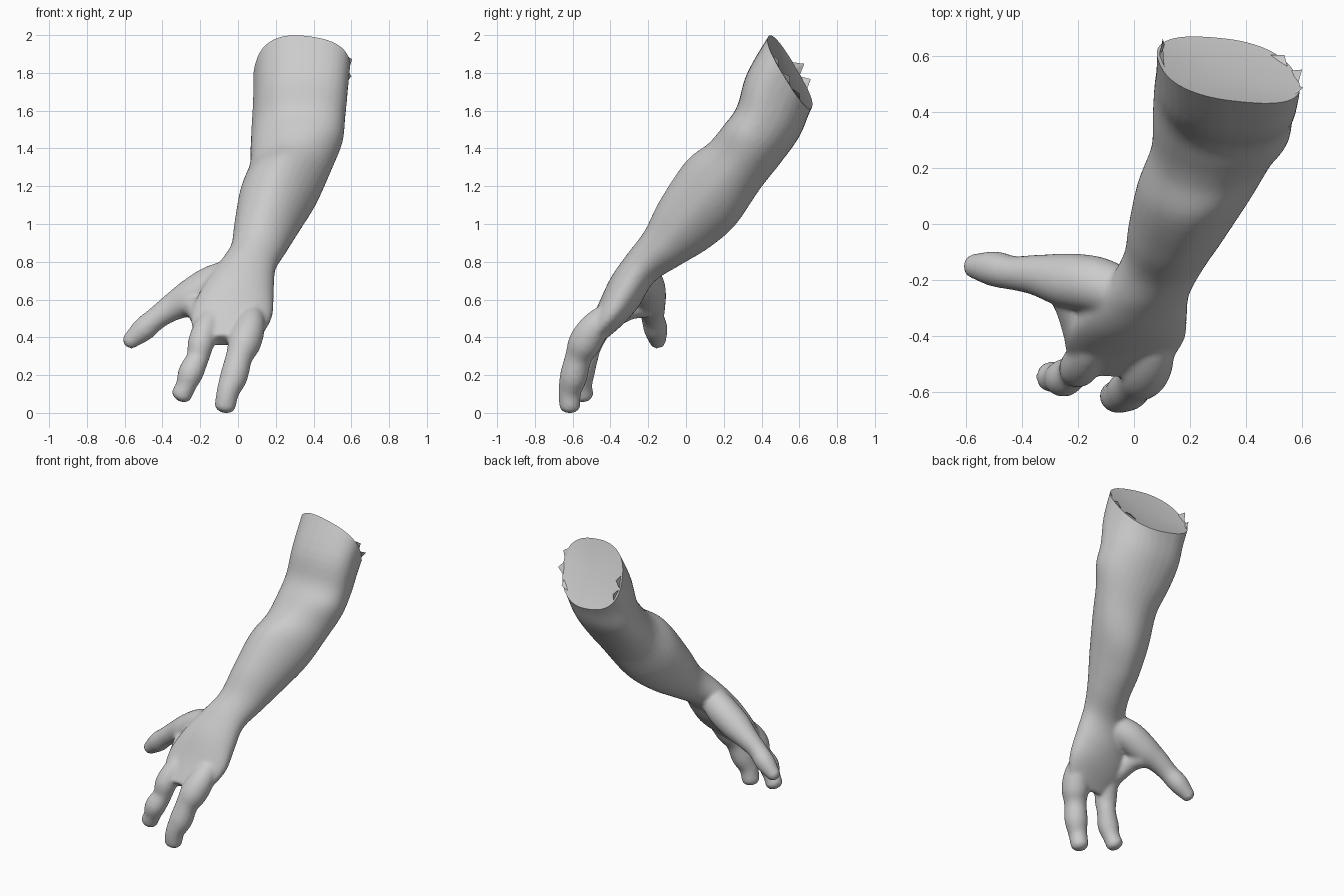
import bpy, bmesh, math
from mathutils import Vector

cube = bpy.data.objects.get("Cube")
if cube:
    bpy.data.objects.remove(cube, do_unlink=True)

grey = bpy.data.materials.new("plain grey")
grey.use_nodes = True
colour = (0.6, 0.6, 0.6, 1)
grey.diffuse_color = colour
grey.node_tree.nodes["Principled BSDF"].inputs["Base Color"].default_value = colour

SIDES = 32
bm = bmesh.new()


def smooth_path(keys, steps=5):
    """Catmull-Rom interpolation of every value in a list of key tuples."""
    keys = [Vector(k) for k in keys]
    padded = [keys[0] * 2 - keys[1]] + keys + [keys[-1] * 2 - keys[-2]]
    out = []
    for a, b, c, d in zip(padded, padded[1:], padded[2:], padded[3:]):
        for s in range(steps):
            t = s / steps
            out.append(0.5 * (2 * b + (c - a) * t + (2 * a - 5 * b + 4 * c - d) * t * t
                              + (3 * b - a - 3 * c + d) * t ** 3))
    return out + [keys[-1]]


def squared(value, power):
    return math.copysign(abs(value) ** power, value)


def loft(rings):
    """Skin a list of (centre, half width, half depth, corner power) rings."""
    loops = []
    for centre, wide, deep, power in rings:
        loop = []
        for i in range(SIDES):
            angle = math.tau * i / SIDES
            loop.append(bm.verts.new(centre + wide * squared(math.cos(angle), power)
                                     + deep * squared(math.sin(angle), power)))
        loops.append(loop)
    faces = [bm.faces.new(loops[0]), bm.faces.new(loops[-1][::-1])]
    for low, high in zip(loops, loops[1:]):
        for i in range(SIDES):
            j = (i + 1) % SIDES
            faces.append(bm.faces.new((low[i], high[i], high[j], low[j])))
    bmesh.ops.recalc_face_normals(bm, faces=faces)


def limb(keys):
    """Key: left x, right x, upper edge y z, lower edge y z, sideways lean, corner power."""
    rings = []
    for x0, x1, uy, uz, ly, lz, lean, power in smooth_path(keys):
        rings.append((Vector(((x0 + x1) / 2, (uy + ly) / 2, (uz + lz) / 2)),
                      Vector(((x1 - x0) / 2, 0, 0)),
                      Vector((lean, (uy - ly) / 2, (uz - lz) / 2)), power))
    loft(rings)


def digit(keys):
    """Key: x, y, z, radius. The end is rounded off."""
    path = smooth_path(keys)
    points = [Vector(p[:3]) for p in path]
    rings = []
    for i, p in enumerate(path):
        along = points[min(i + 1, len(path) - 1)] - points[max(i - 1, 0)]
        wide = along.cross(Vector((1, 1, 0))).normalized()
        deep = along.cross(wide).normalized()
        rings.append((points[i], wide * p[3], deep * p[3], 1))
    tip, wide, deep, power = rings[-1]
    along = (points[-1] - points[-2]).normalized() * path[-1][3]
    for angle in (0.4, 0.8, 1.2, 1.45):
        rings.append((tip + along * math.sin(angle) * 0.7,
                      wide * math.cos(angle), deep * math.cos(angle), power))
    loft(rings)


# Palm, wrist, forearm, elbow and upper arm
limb([
    (-.22, .11, -.55, .42, -.47, .36, 0, .95),
    (-.25, .18, -.475, .56, -.34, .47, 0, .95),
    (-.20, .19, -.40, .72, -.25, .57, 0, 1),
    (-.11, .20, -.31, .85, -.17, .70, 0, 1),
    (-.04, .26, -.22, .97, -.03, .79, 0, 1.05),
    (-.02, .335, -.14, 1.13, .12, .88, 0, 1.1),
    (.01, .43, 0, 1.34, .26, 1.0, 0, 1.1),
    (.06, .5, .12, 1.435, .39, 1.19, .01, 1.05),
    (.07, .55, .20, 1.53, .50, 1.33, .04, .95),
    (.08, .56, .27, 1.63, .60, 1.47, .05, .87),
    (.09, .575, .33, 1.82, .66, 1.61, .05, .8),
    (.09, .6, .51, 2.12, .74, 1.77, .05, .8),
])

# Middle finger, outer finger, thumb and the web beside the thumb
digit([(-.1, -.36, .58, .05), (-.16, -.455, .47, .068), (-.195, -.51, .38, .07),
       (-.213, -.525, .3, .06), (-.25, -.55, .22, .067), (-.276, -.55, .15, .054),
       (-.298, -.545, .105, .055)])
digit([(.08, -.37, .57, .05), (.065, -.475, .47, .078), (.035, -.535, .38, .087),
       (.005, -.57, .3, .071), (-.022, -.595, .2, .073), (-.053, -.615, .12, .06),
       (-.068, -.615, .045, .056)])
digit([(-.04, -.25, .73, .09), (-.14, -.215, .685, .1), (-.25, -.2, .62, .095),
       (-.35, -.182, .565, .073), (-.43, -.175, .51, .061), (-.5, -.16, .45, .063),
       (-.575, -.15, .385, .043)])
digit([(-.25, -.22, .58, .07), (-.22, -.3, .56, .06), (-.19, -.4, .51, .06)])

mesh = bpy.data.meshes.new("arm")
bm.to_mesh(mesh)
bm.free()
arm = bpy.data.objects.new("arm", mesh)
bpy.context.collection.objects.link(arm)

# Blend the parts into one skin
remesh = arm.modifiers.new("blend", 'REMESH')
remesh.mode = 'VOXEL'
remesh.voxel_size = 0.012
soften = arm.modifiers.new("soften", 'SMOOTH')
soften.factor = 0.5
soften.iterations = 6
skin = bpy.data.meshes.new_from_object(arm.evaluated_get(bpy.context.evaluated_depsgraph_get()))
arm.modifiers.clear()
arm.data = skin
skin.name = "arm"

# Stand the fingertip on the ground, cut the upper arm and hollow the cut a little
cut_centre = Vector((.34, .55, 1.805))
cut_normal = Vector((.07, .39, .22)).normalized()
bm = bmesh.new()
bm.from_mesh(skin)
bmesh.ops.translate(bm, verts=bm.verts[:], vec=(0, 0, -min(v.co.z for v in bm.verts)))
cut = bmesh.ops.bisect_plane(bm, geom=bm.verts[:] + bm.edges[:] + bm.faces[:],
                             plane_co=cut_centre, plane_no=cut_normal, clear_outer=True)
rim = [e for e in cut["geom_cut"] if isinstance(e, bmesh.types.BMEdge)]
cap = bmesh.ops.edgeloop_fill(bm, edges=rim)["faces"]
hollow = bmesh.ops.poke(bm, faces=cap)["verts"]
bmesh.ops.translate(bm, verts=hollow, vec=cut_normal * -0.03)
bmesh.ops.recalc_face_normals(bm, faces=bm.faces[:])
bm.to_mesh(skin)
bm.free()

# Torn flaps of skin along both sides of the cut
bm = bmesh.new()


def rim_point(degrees, size=1.0):
    c, s = math.cos(math.radians(degrees)), math.sin(math.radians(degrees))
    offset = Vector((.25 * c + .05 * s, -.11 * s, .195 * s))
    offset -= cut_normal * offset.dot(cut_normal)
    return cut_centre + offset * size


for middle, length, flare in ((180, .05, 1), (203, .04, 1),
                              (22, .02, 1.07), (-5, .03, 1.07), (-32, .02, 1.07)):
    base = [rim_point(middle - 10), rim_point(middle + 10), rim_point(middle, .97)]
    tip = rim_point(middle, flare) + cut_normal * length
    bmesh.ops.convex_hull(bm, input=[bm.verts.new(p) for p in base + [tip]])
torn_mesh = bpy.data.meshes.new("torn_edge")
bm.to_mesh(torn_mesh)
bm.free()
torn = bpy.data.objects.new("torn_edge", torn_mesh)
bpy.context.collection.objects.link(torn)

for obj in (arm, torn):
    obj.data.materials.clear()
    obj.data.materials.append(grey)

bpy.ops.object.select_all(action='DESELECT')
arm.select_set(True)
bpy.context.view_layer.objects.active = arm
bpy.ops.object.shade_smooth_by_angle(angle=math.radians(40))
